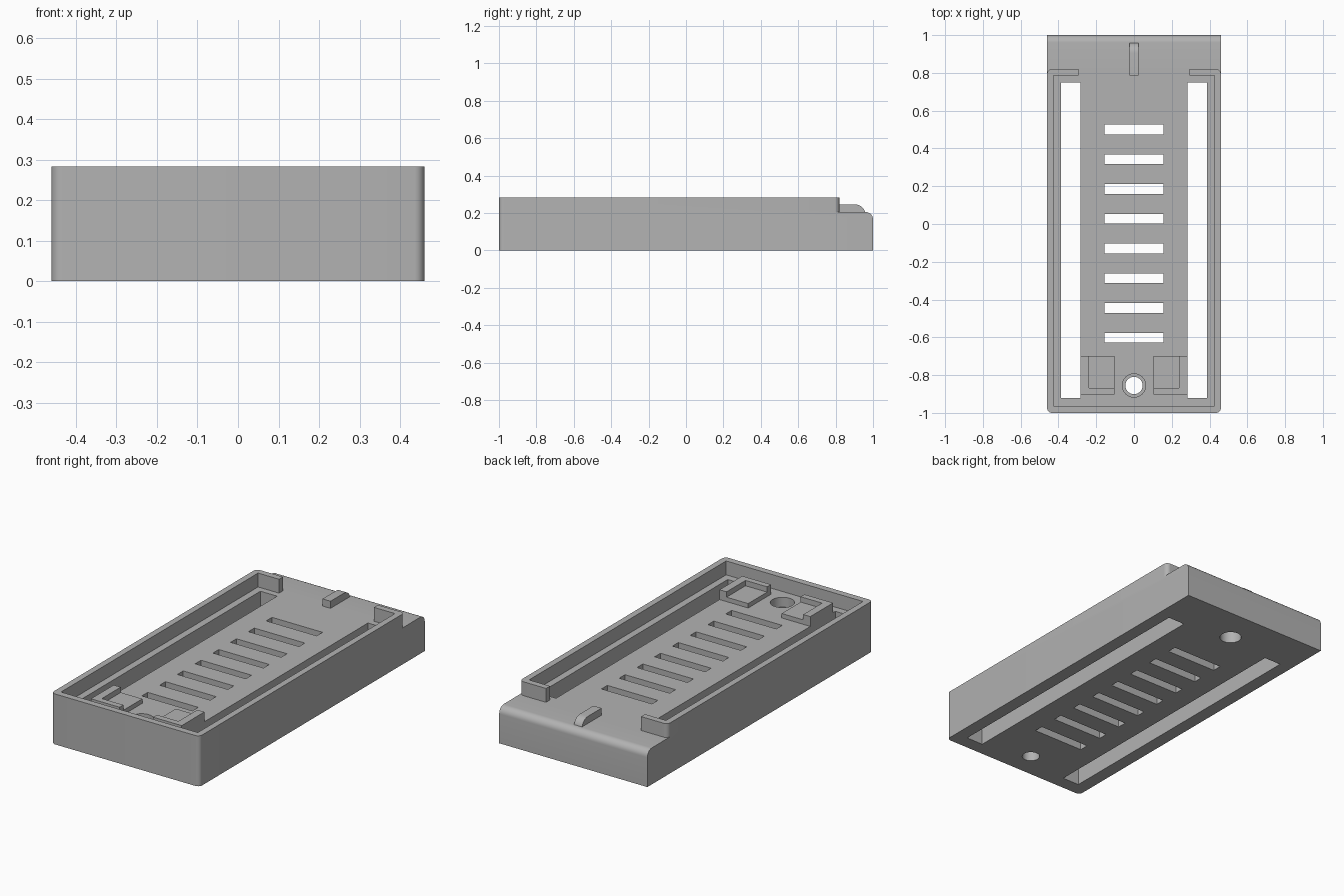
import bpy, bmesh, math
from mathutils import Matrix

cube = bpy.data.objects.get("Cube")
if cube:
    bpy.data.objects.remove(cube, do_unlink=True)

grey = bpy.data.materials.new("plain grey")
grey.use_nodes = True
COLOUR = (0.45, 0.45, 0.45, 1)
grey.diffuse_color = COLOUR
grey.node_tree.nodes["Principled BSDF"].inputs["Base Color"].default_value = COLOUR

FLOOR, TOP, W = 0.205, 0.283, 0.46


def finish(name, bm):
    bmesh.ops.recalc_face_normals(bm, faces=bm.faces)
    me = bpy.data.meshes.new(name)
    bm.to_mesh(me)
    bm.free()
    me.materials.append(grey)
    ob = bpy.data.objects.new(name, me)
    bpy.context.collection.objects.link(ob)
    return ob


def box(name, x, y, z, rounds=()):
    """Box from ranges; rounds holds (edge test on midpoint, radius)."""
    bm = bmesh.new()
    bmesh.ops.create_cube(bm, size=1)
    for v in bm.verts:
        for i, (lo, hi) in enumerate((x, y, z)):
            v.co[i] = hi if v.co[i] > 0 else lo
    for test, radius in rounds:
        edges = [e for e in bm.edges if test((e.verts[0].co + e.verts[1].co) / 2)]
        bmesh.ops.bevel(bm, geom=edges, offset=radius, segments=8,
                        profile=0.5, affect='EDGES')
    return finish(name, bm)


def cylinder(name, y, r, z0, z1):
    bm = bmesh.new()
    bmesh.ops.create_cone(bm, cap_ends=True, segments=40, radius1=r, radius2=r, depth=z1 - z0,
                          matrix=Matrix.Translation((0, y, (z0 + z1) / 2)))
    return finish(name, bm)


def combine(target, other, operation):
    mod = target.modifiers.new(operation.title(), 'BOOLEAN')
    mod.operation, mod.solver, mod.object = operation, 'EXACT', other
    graph = bpy.context.evaluated_depsgraph_get()
    me = bpy.data.meshes.new_from_object(target.evaluated_get(graph))
    target.modifiers.clear()
    target.data = me
    bpy.data.objects.remove(other, do_unlink=True)


# Solid base: rounded front corners, rounded top back edge
zmid = FLOOR / 2
tray = box("tray", (-W, W), (-1, 1), (0, FLOOR), [
    (lambda c: c.y < -0.99 and abs(c.z - zmid) < 0.01 and abs(c.x) > 0.4, 0.025),
    (lambda c: c.y > 0.99 and c.z > FLOOR - 0.01 and abs(c.x) < 0.01, 0.04)])

# Raised rim, open in the middle of the back
mid = (0.1 + TOP) / 2
rim = box("rim", (-W, W), (-1, 0.82), (0.1, TOP), [
    (lambda c: abs(c.x) > 0.4 and abs(c.z - mid) < 0.01, 0.025)])
combine(rim, box("pocket", (-0.425, 0.425), (-0.963, 0.785), (FLOOR, 0.4)), 'DIFFERENCE')
combine(rim, box("back_gap", (-0.295, 0.295), (0.7, 0.9), (FLOOR, 0.4)), 'DIFFERENCE')
combine(tray, rim, 'UNION')

# Long side slots and the ladder of vents
for s in (-1, 1):
    xs = sorted((s * 0.282, s * 0.386))
    combine(tray, box("side_slot", xs, (-0.922, 0.75), (-0.1, 0.3)), 'DIFFERENCE')
for i in range(8):
    y = 0.5 - i * 0.1575
    combine(tray, box("vent", (-0.157, 0.157), (y - 0.026, y + 0.026), (-0.1, 0.3)), 'DIFFERENCE')

# Countersunk front screw hole and blind back socket
combine(tray, cylinder("screw_hole", -0.855, 0.046, -0.1, 0.3), 'DIFFERENCE')
combine(tray, cylinder("screw_recess", -0.855, 0.062, 0.15, 0.3), 'DIFFERENCE')
combine(tray, cylinder("socket", 0.8, 0.057, -0.1, 0.13), 'DIFFERENCE')

# Corner brackets: a pad with a raised outer and front lip
for s, side in ((-1, "right"), (1, "left")):
    bracket = box(side + "_bracket", sorted((s * 0.104, s * 0.282)), (-0.902, -0.7),
                  (FLOOR, 0.26))
    combine(bracket, box("seat", sorted((s * 0.05, s * 0.238)), (-0.868, -0.6),
                         (0.23, 0.4)), 'DIFFERENCE')

# Back peg with a rounded-off rear end
peg = box("peg", (-0.025, 0.025), (0.785, 0.96), (FLOOR - 0.02, 0.245), [
    (lambda c: c.y > 0.95 and c.z > 0.24, 0.055)])

# Merge coplanar faces and shade the round parts smoothly
bm = bmesh.new()
bm.from_mesh(tray.data)
bmesh.ops.remove_doubles(bm, verts=bm.verts, dist=0.0002)
bmesh.ops.dissolve_limit(bm, angle_limit=math.radians(0.5), verts=bm.verts, edges=bm.edges)
bm.to_mesh(tray.data)
bm.free()
bpy.ops.object.select_all(action='DESELECT')
for ob in (tray, peg):
    ob.select_set(True)
bpy.context.view_layer.objects.active = tray
bpy.ops.object.shade_smooth_by_angle(angle=math.radians(30))
